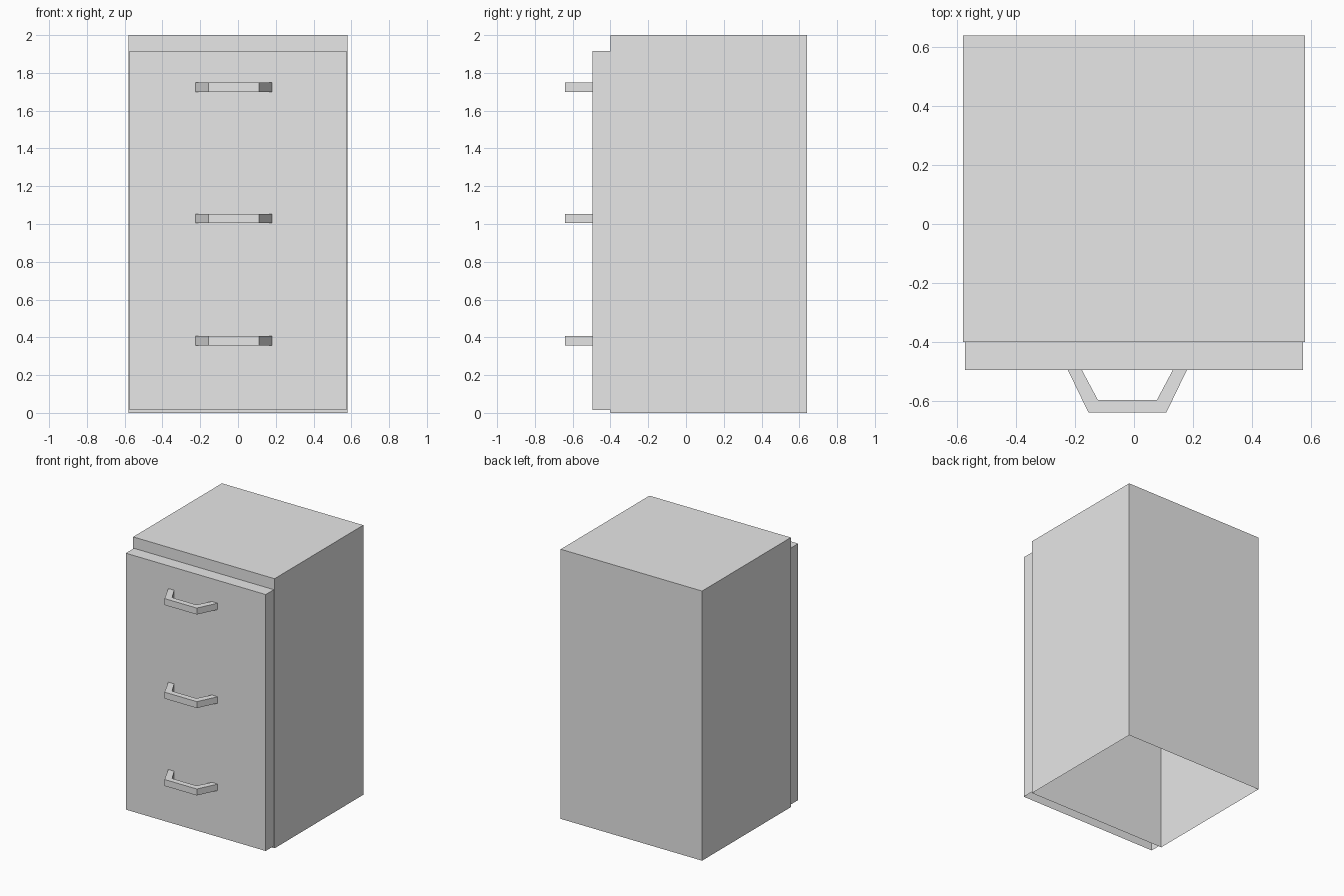
import bpy
import bmesh

cube = bpy.data.objects.get("Cube")
if cube:
    bpy.data.objects.remove(cube, do_unlink=True)

# One plain grey for everything
grey = bpy.data.materials.new("plain_grey")
grey.use_nodes = True
colour = (0.8, 0.8, 0.8, 1)
grey.diffuse_color = colour
grey.node_tree.nodes["Principled BSDF"].inputs["Base Color"].default_value = colour


def prism(name, outline, z0, z1, open_bottom=False, open_back=False):
    """Extrude an x-y outline from z0 to z1, optionally leaving sides open."""
    bm = bmesh.new()
    base = bm.faces.new([bm.verts.new((x, y, z0)) for x, y in outline])
    result = bmesh.ops.extrude_face_region(bm, geom=[base], use_keep_orig=True)
    top = [v for v in result["geom"] if isinstance(v, bmesh.types.BMVert)]
    bmesh.ops.translate(bm, verts=top, vec=(0, 0, z1 - z0))
    bmesh.ops.recalc_face_normals(bm, faces=bm.faces)
    bm.normal_update()
    unwanted = [f for f in bm.faces
                if (open_bottom and f.normal.z < -0.9)
                or (open_back and f.normal.y > 0.9)]
    bmesh.ops.delete(bm, geom=unwanted, context='FACES')
    mesh = bpy.data.meshes.new(name)
    bm.to_mesh(mesh)
    bm.free()
    mesh.materials.append(grey)
    obj = bpy.data.objects.new(name, mesh)
    bpy.context.collection.objects.link(obj)
    return obj


def rectangle(half_width, front, back):
    return [(-half_width, front), (half_width, front),
            (half_width, back), (-half_width, back)]


# Hollow cabinet shell, open underneath
prism("cabinet_body", rectangle(0.58, -0.4, 0.64), 0, 2, open_bottom=True)

# Raised front panel, hollow and butted against the body
prism("front_panel", rectangle(0.574, -0.495, -0.4), 0.015, 1.917,
      open_bottom=True, open_back=True)

# Angled bar handles, set slightly off centre
centre = -0.0225
right_half = [(0.2025, -0.495), (0.1325, -0.64), (0.1, -0.598), (0.155, -0.495)]
root, corner, inner_corner, inner_root = right_half
half_path = [root, corner]
outline = [(centre + x, y) for x, y in half_path]
outline += [(centre - x, y) for x, y in reversed(half_path)]
outline += [(centre - x, y) for x, y in (inner_root, inner_corner)]
outline += [(centre + x, y) for x, y in (inner_corner, inner_root)]
for label, z in (("lower", 0.358), ("middle", 1.006), ("upper", 1.7)):
    prism(label + "_handle", outline, z, z + 0.048)
